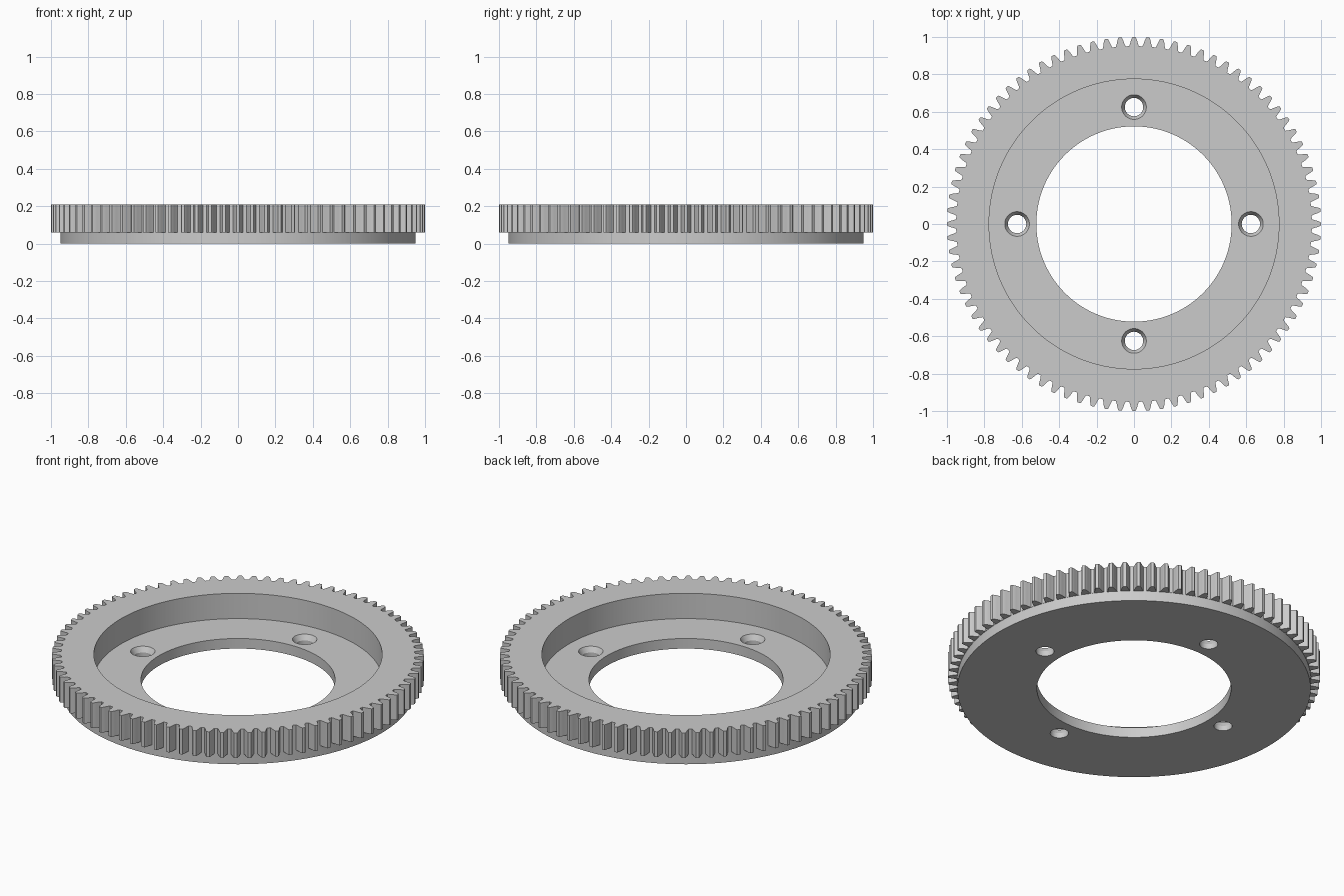
import bpy, bmesh
from math import cos, sin, pi, radians

old = bpy.data.objects.get("Cube")
if old:
    bpy.data.objects.remove(old, do_unlink=True)

TEETH = 84
PITCH = 2 * pi / TEETH
# Half a tooth: (fraction of pitch from the tooth centre, radius)
FLANK = [(0.11, 1.0), (0.17, 0.992), (0.24, 0.977), (0.30, 0.962), (0.37, 0.951)]
TOOTH = [(-a, r) for a, r in reversed(FLANK)] + FLANK

gear_outline = [((i + a) * PITCH, r) for i in range(TEETH) for a, r in TOOTH]
angles = [a for a, r in gear_outline]


def make_object(name, rings, closed):
    """Skin a stack of rings; each ring is a list of (angle, radius) and a height."""
    bm = bmesh.new()
    loops = [[bm.verts.new((r * cos(a), r * sin(a), z)) for a, r in ring]
             for ring, z in rings]
    pairs = list(zip(loops, loops[1:]))
    if closed:
        pairs.append((loops[-1], loops[0]))
    else:
        bm.faces.new(loops[0])
        bm.faces.new(loops[-1])
    for low, high in pairs:
        n = len(low)
        for i in range(n):
            j = (i + 1) % n
            bm.faces.new((low[i], low[j], high[j], high[i]))
    bmesh.ops.recalc_face_normals(bm, faces=bm.faces)
    mesh = bpy.data.meshes.new(name)
    bm.to_mesh(mesh)
    bm.free()
    obj = bpy.data.objects.new(name, mesh)
    bpy.context.collection.objects.link(obj)
    return obj


def circle(radius, steps=angles):
    return [(a, radius) for a in steps]


# Grey plastic
grey = bpy.data.materials.new("grey")
grey.use_nodes = True
grey.diffuse_color = (0.6, 0.6, 0.6, 1)
grey.node_tree.nodes["Principled BSDF"].inputs["Base Color"].default_value = (0.6, 0.6, 0.6, 1)

# Ring gear: flange, toothed rim, recess and bore in one closed skin
gear = make_object("ring_gear", [
    (circle(0.522), 0), (circle(0.95), 0), (circle(0.95), 0.06),
    (gear_outline, 0.06), (gear_outline, 0.21),
    (circle(0.775), 0.21), (circle(0.775), 0.06), (circle(0.522), 0.06)], True)
gear.data.materials.append(grey)

# Four countersunk screw holes
steps = [2 * pi * i / 48 for i in range(48)]
for k in range(4):
    cutter = make_object("hole_cutter", [
        (circle(0.049, steps), -0.05), (circle(0.049, steps), 0.03),
        (circle(0.066, steps), 0.06), (circle(0.066, steps), 0.1)], False)
    cutter.location = (0.625 * cos(k * pi / 2), 0.625 * sin(k * pi / 2), 0)
    cutter.hide_render = True
    cutter.data.materials.append(grey)
    cut = gear.modifiers.new("screw_hole", 'BOOLEAN')
    cut.operation = 'DIFFERENCE'
    cut.solver = 'EXACT'
    cut.object = cutter
    bpy.context.view_layer.objects.active = gear
    bpy.ops.object.modifier_apply(modifier=cut.name)
    bpy.data.objects.remove(cutter, do_unlink=True)

# Smooth walls with crisp edges
bpy.ops.object.select_all(action='DESELECT')
gear.select_set(True)
bpy.context.view_layer.objects.active = gear
bpy.ops.object.shade_smooth_by_angle(angle=radians(20))
